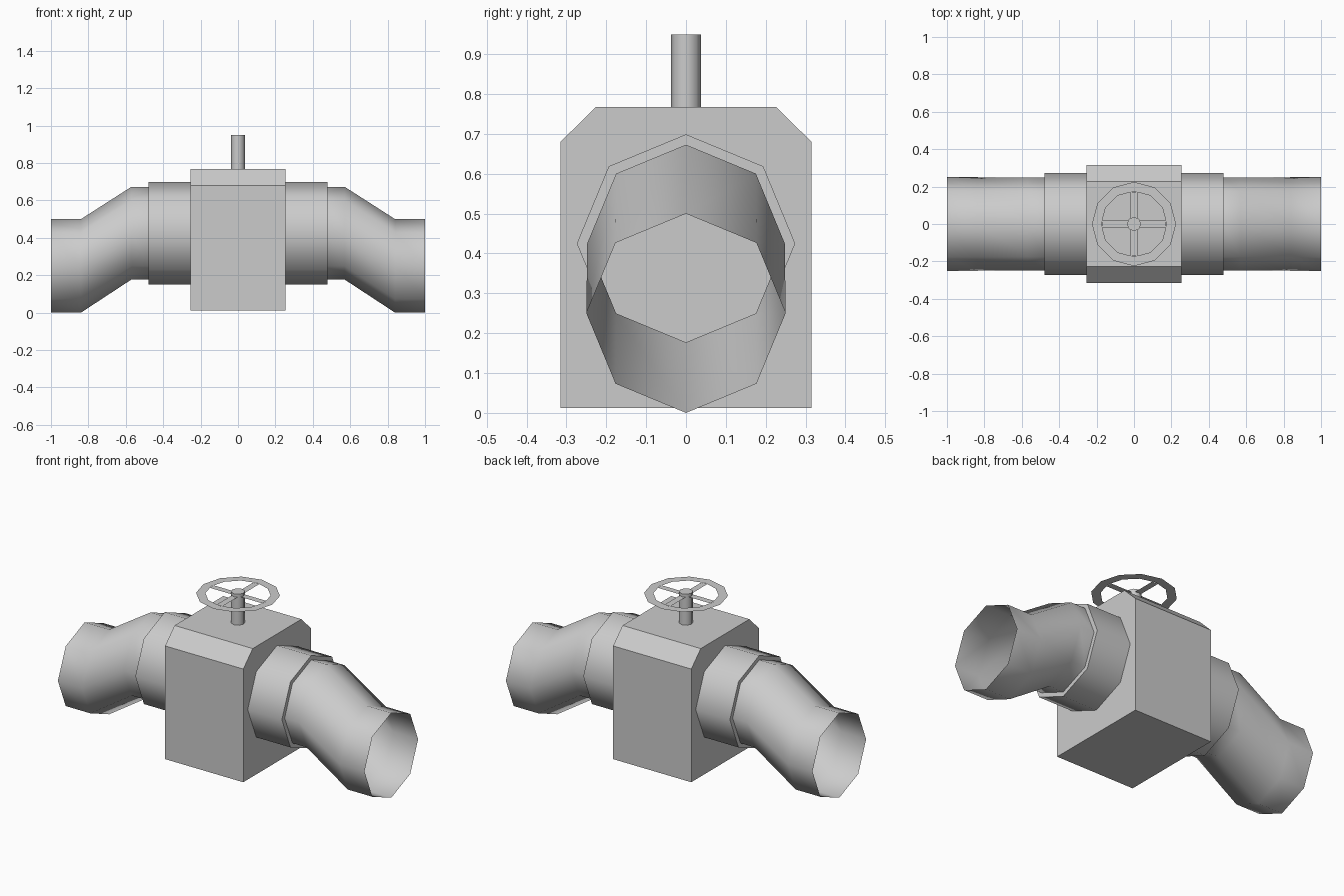
import bpy, bmesh
from math import sin, cos, pi, radians

if "Cube" in bpy.data.objects:
    bpy.data.objects.remove(bpy.data.objects["Cube"])


def finish(name, bm, smooth=None):
    me = bpy.data.meshes.new(name)
    bm.to_mesh(me)
    bm.free()
    ob = bpy.data.objects.new(name, me)
    bpy.context.collection.objects.link(ob)
    if smooth:
        bpy.ops.object.select_all(action='DESELECT')
        ob.select_set(True)
        bpy.context.view_layer.objects.active = ob
        bpy.ops.object.shade_smooth_by_angle(angle=radians(smooth))
    return ob


def bridge(bm, a, b):
    n = len(a)
    for i in range(n):
        j = (i + 1) % n
        bm.faces.new((a[i], a[j], b[j], b[i]))


def ring(bm, n, r, z):
    return [bm.verts.new((r * cos(2 * pi * i / n), r * sin(2 * pi * i / n), z))
            for i in range(n)]


# Valve body: chamfered block profile extruded along x
bm = bmesh.new()
profile = [(-0.315, 0.0125), (0.315, 0.0125), (0.315, 0.68),
           (0.227, 0.767), (-0.227, 0.767), (-0.315, 0.68)]
ends = [[bm.verts.new((x, y, z)) for y, z in profile] for x in (-0.255, 0.255)]
bridge(bm, *ends)
for e in ends:
    bm.faces.new(e)
bmesh.ops.recalc_face_normals(bm, faces=bm.faces)
finish("valve_body", bm)

# Open octagonal pipe with offset bend, stepping out to a collar at the body
sections = [(1.0, 0.25, 0.25), (0.84, 0.25, 0.25), (0.57, 0.425, 0.248),
            (0.478, 0.425, 0.248), (0.478, 0.425, 0.274), (0.25, 0.425, 0.274)]
for side, label in ((-1, "left"), (1, "right")):
    bm = bmesh.new()
    loops = [[bm.verts.new((side * x, r * cos(k * pi / 4), z + r * sin(k * pi / 4)))
              for k in range(8)] for x, z, r in sections]
    for a, b in zip(loops, loops[1:]):
        if side > 0:
            a, b = b, a
        bridge(bm, a, b)
    finish(label + "_pipe", bm, 60)

# Stem
bm = bmesh.new()
low, high = ring(bm, 8, 0.038, 0.76), ring(bm, 8, 0.038, 0.95)
bridge(bm, low, high)
bm.faces.new(high)
finish("stem", bm, 60)

# Flat handwheel: twelve-sided rim and four spokes
bm = bmesh.new()
WZ = 0.932
bridge(bm, ring(bm, 12, 0.225, WZ), ring(bm, 12, 0.175, WZ))
for k in range(4):
    c, s = cos(k * pi / 2), sin(k * pi / 2)
    bm.faces.new([bm.verts.new((u * c - v * s, u * s + v * c, WZ))
                  for u, v in ((0.025, -0.019), (0.171, -0.019),
                               (0.171, 0.019), (0.025, 0.019))])
for f in bm.faces:
    f.normal_update()
    if f.normal.z < 0:
        f.normal_flip()
finish("handwheel", bm)
